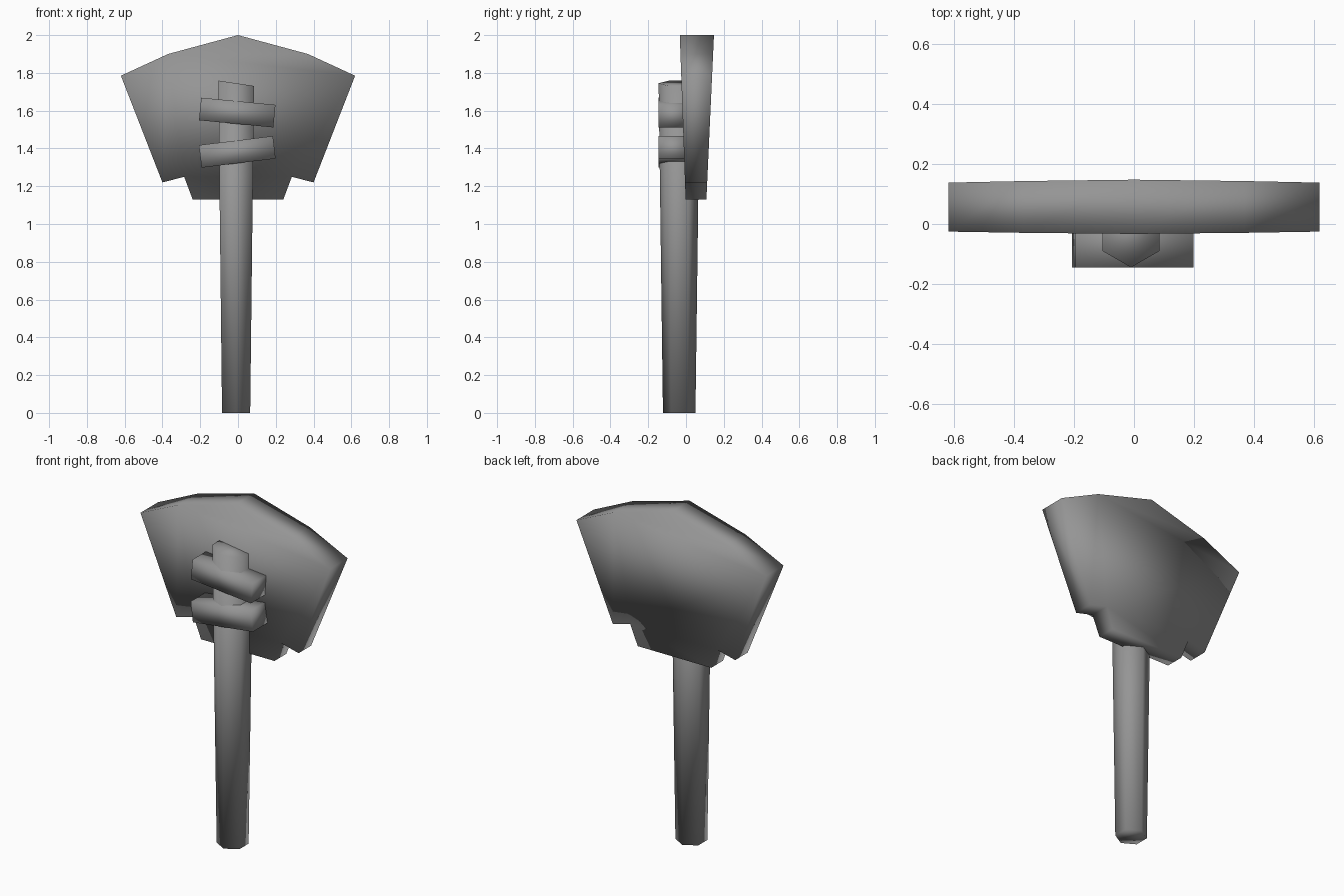
import bpy, bmesh, math
from mathutils import Matrix, Vector

cube = bpy.data.objects.get("Cube")
if cube:
    bpy.data.objects.remove(cube, do_unlink=True)

# Single grey for the whole tool
grey = bpy.data.materials.new("stone grey")
grey.use_nodes = True
colour = (0.3, 0.3, 0.3, 1)
grey.diffuse_color = colour
bsdf = next(n for n in grey.node_tree.nodes if n.type == 'BSDF_PRINCIPLED')
bsdf.inputs["Base Color"].default_value = colour


def finish(name, bm):
    bmesh.ops.recalc_face_normals(bm, faces=bm.faces)
    for f in bm.faces:
        f.smooth = True
    mesh = bpy.data.meshes.new(name)
    bm.to_mesh(mesh)
    bm.free()
    mesh.materials.append(grey)
    obj = bpy.data.objects.new(name, mesh)
    bpy.context.collection.objects.link(obj)
    return obj


# Fan-shaped head: mirrored outline, thicker towards the top
half = [(0, 2), (0.37, 1.9), (0.62, 1.785), (0.40, 1.22), (0.285, 1.25), (0.24, 1.13)]
outline = half + [(-x, z) for x, z in reversed(half[1:])]
bm = bmesh.new()
front, back = [], []
for x, z in outline:
    t = (z - 1.13) / 0.87
    front.append(bm.verts.new((x, -0.002 - 0.031 * t, z)))
    back.append(bm.verts.new((x, 0.108 + 0.04 * t, z)))
bm.faces.new(front)
bm.faces.new(back)
for i in range(len(outline)):
    j = (i + 1) % len(outline)
    bm.faces.new((front[i], front[j], back[j], back[i]))
finish("head", bm)

# Tapered six-sided handle with a slanted top
bm = bmesh.new()
bmesh.ops.create_cone(bm, cap_ends=True, segments=6, radius1=0.086, radius2=0.109, depth=1.745,
                      matrix=Matrix.Translation((-0.01, -0.036, 0.8725)))
bmesh.ops.rotate(bm, verts=bm.verts, cent=(-0.01, -0.036, 0),
                 matrix=Matrix.Rotation(0 if any(abs(v.co.x + 0.01) < 0.001 for v in bm.verts)
                                        else math.radians(30), 3, 'Z'))
for v in bm.verts:
    if v.co.z > 1:
        v.co.z -= 0.15 * (v.co.x + 0.01)
finish("handle", bm)

# Two tilted lashings binding the head to the handle
for name, z, tilt in (("upper_binding", 1.59, 5.5), ("lower_binding", 1.382, -7)):
    bm = bmesh.new()
    bmesh.ops.create_cube(bm, size=1)
    bmesh.ops.scale(bm, vec=Vector((0.395, 0.16, 0.12)), verts=bm.verts)
    obj = finish(name, bm)
    obj.location = (-0.004, -0.066, z)
    obj.rotation_euler.y = math.radians(tilt)
